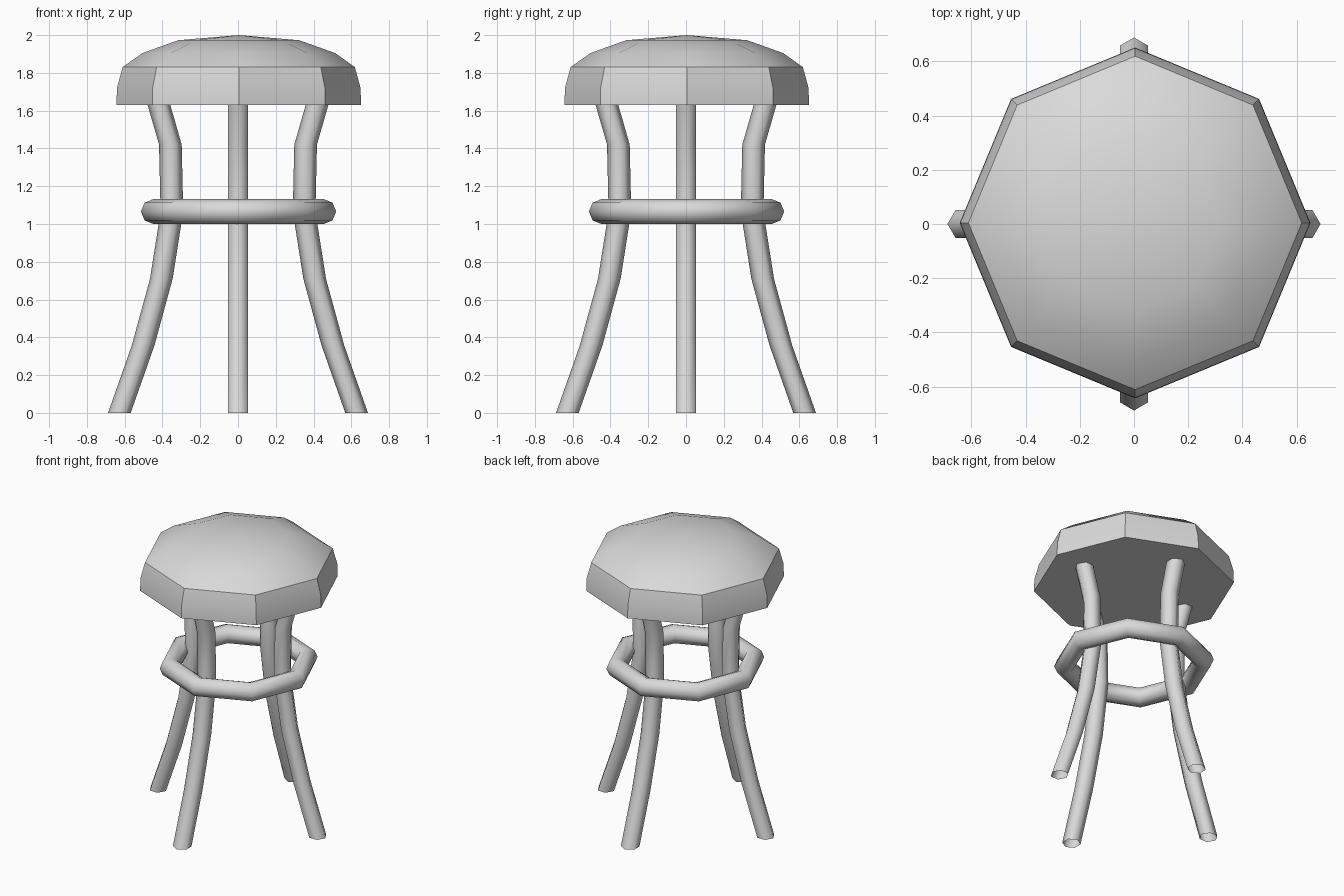
import bpy
import bmesh
import math

cube = bpy.data.objects.get("Cube")
if cube:
    bpy.data.objects.remove(cube, do_unlink=True)

# Single plain grey for the whole stool
GREY = (0.7, 0.7, 0.7, 1.0)
grey = bpy.data.materials.new("plain grey")
grey.use_nodes = True
grey.diffuse_color = GREY
grey.node_tree.nodes["Principled BSDF"].inputs["Base Color"].default_value = GREY


def loft(name, sections, sides, cap_start=False, tip=None):
    """Join horizontal polygon sections (centre x, z, radius) into a skin."""
    bm = bmesh.new()
    rings = []
    for cx, z, r in sections:
        angles = [math.tau * i / sides for i in range(sides)]
        rings.append([bm.verts.new((cx + r * math.cos(a), r * math.sin(a), z))
                      for a in angles])
    for low, high in zip(rings, rings[1:]):
        for i in range(sides):
            j = (i + 1) % sides
            bm.faces.new((low[i], low[j], high[j], high[i]))
    if cap_start:
        bm.faces.new(list(reversed(rings[0])))
    if tip is not None:
        top = bm.verts.new((sections[-1][0], 0, tip))
        for i in range(sides):
            bm.faces.new((rings[-1][i], rings[-1][(i + 1) % sides], top))
    mesh = bpy.data.meshes.new(name)
    bm.to_mesh(mesh)
    bm.free()
    mesh.materials.append(grey)
    mesh.shade_smooth()
    obj = bpy.data.objects.new(name, mesh)
    bpy.context.collection.objects.link(obj)
    return obj


# Domed octagonal seat with crisp rim
seat_profile = [(1.63, 0.647), (1.72, 0.645), (1.83, 0.615),
                (1.905, 0.51), (1.973, 0.32)]
seat = loft("seat", [(0, z, r) for z, r in seat_profile], 8,
            cap_start=True, tip=2.0)
seat.location = (0.004, 0.004, 0)
bpy.ops.object.select_all(action="DESELECT")
seat.select_set(True)
bpy.context.view_layer.objects.active = seat
bpy.ops.object.shade_smooth_by_angle(angle=math.radians(30))

# Four bowed hexagonal legs, open at the foot
leg_path = [(0.628, 0), (0.503, 0.355), (0.406, 0.71),
            (0.35, 1.065), (0.358, 1.42), (0.45, 1.74)]
for i, side in enumerate(("left", "back", "right", "front")):
    leg = loft(side + "_leg", [(x, z, 0.06) for x, z in leg_path], 6)
    leg.rotation_euler.z = i * math.pi / 2

# Octagonal foot ring
bpy.ops.mesh.primitive_torus_add(major_segments=8, minor_segments=8,
                                 major_radius=0.451, minor_radius=0.066,
                                 location=(0.003, 0.003, 1.066))
ring = bpy.context.object
ring.name = "foot_ring"
ring.data.materials.append(grey)
ring.data.shade_smooth()
